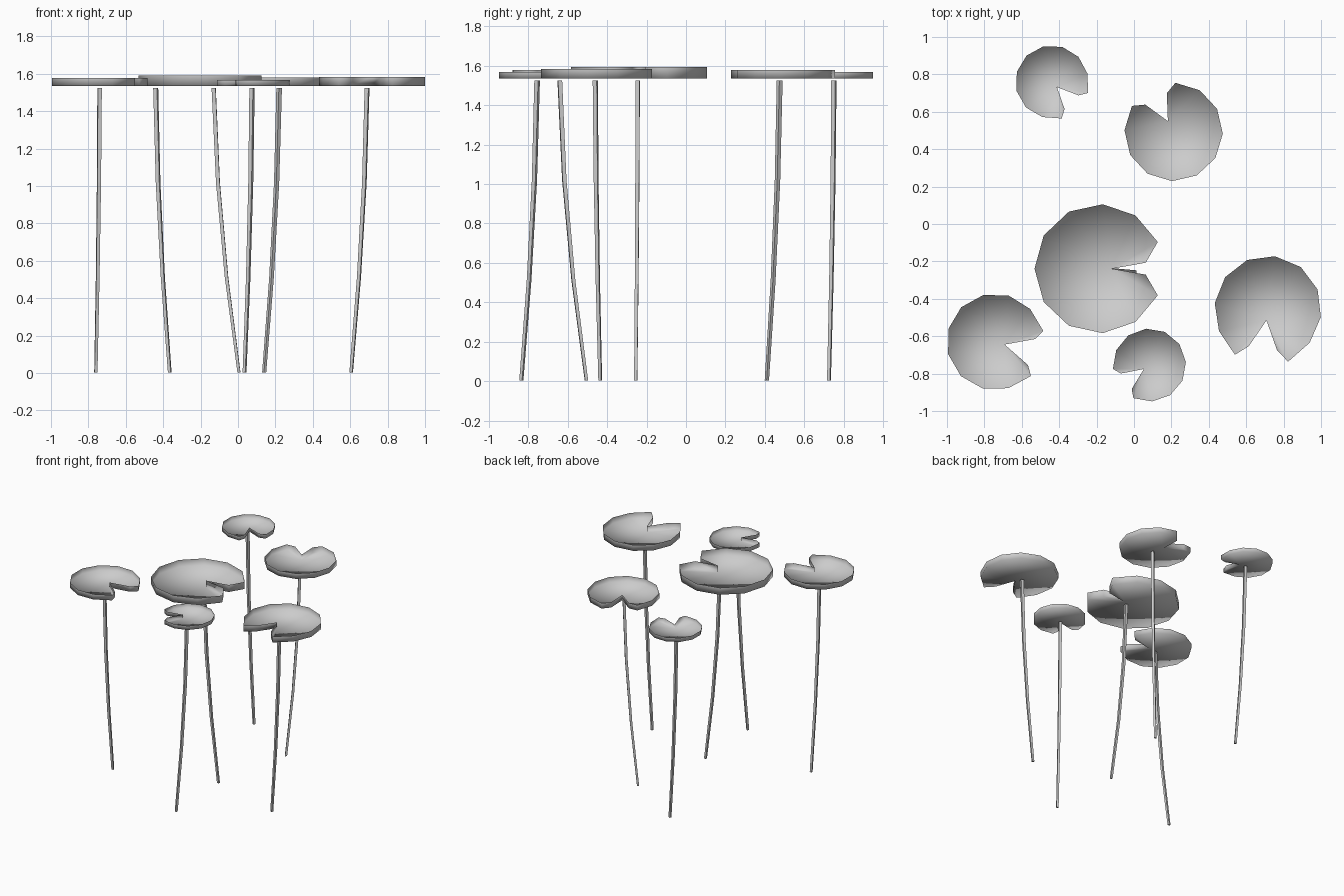
import bpy
from math import radians, cos, sin, pi, atan2

if "Cube" in bpy.data.objects:
    bpy.data.objects.remove(bpy.data.objects["Cube"])


def make_object(name, verts, faces, smooth):
    mesh = bpy.data.meshes.new(name)
    mesh.from_pydata(verts, [], faces)
    mesh.update()
    if smooth:
        mesh.shade_smooth()
    obj = bpy.data.objects.new(name, mesh)
    bpy.context.collection.objects.link(obj)
    return obj


def lily_pad(name, cx, cy, r, facing, half, tip, tip_r, apex, lobe):
    """Open shallow dish with a notch: flat floor and an upturned rim wall."""
    outline = [(0, apex), (tip, tip_r)]
    step = (360 - 2 * half) / 10
    outline += [(half + i * step, lobe if i in (0, 10) else 1.0) for i in range(11)]
    outline += [(-tip, tip_r)]
    z0, z1 = 1.536, 1.537 + 0.16 * r
    n = len(outline)
    verts = []
    for z in (z0, z1):
        for a, k in outline:
            t = radians(facing + a)
            verts.append((cx + r * k * cos(t), cy + r * k * sin(t), z))
    # rim wall, then floor fan from the notch
    faces = [(i, (i + 1) % n, n + (i + 1) % n, n + i) for i in range(n)]
    faces += [(0, i + 1, i) for i in range(1, n - 1)]
    return make_object(name, verts, faces, True)


def stem(name, bottom, top):
    """Thin square stalk bending gently from its root to the pad."""
    verts, faces = [], []
    dx, dy = top[0] - bottom[0], top[1] - bottom[1]
    turn = atan2(dy, dx) + pi / 4
    levels = [(0, 0, 0.011), (1 / 3, 0.49, 0.0125), (2 / 3, 0.83, 0.014), (1, 1, 0.015)]
    for h, f, r in levels:
        for s in range(4):
            a = turn + s * pi / 2
            verts.append((bottom[0] + dx * f + r * cos(a),
                          bottom[1] + dy * f + r * sin(a), 0.004 + 1.521 * h))
    for k in range(3):
        for s in range(4):
            a, b = k * 4 + s, k * 4 + (s + 1) % 4
            faces.append((a, b, b + 4, a + 4))
    faces += [(3, 2, 1, 0), (12, 13, 14, 15)]
    return make_object(name, verts, faces, False)


# name: pad (centre, radius, notch direction and shape), stem bottom, stem top
plants = {
    "centre": ((-0.187, -0.239, 0.345, 0, 24.5, 7.3, 0.73, 0.2, 1.0),
               (0.005, -0.255), (-0.13, -0.245)),
    "back_right": ((0.212, 0.492, 0.263, 118, 30, 18, 0.80, 0.25, 1.0),
                   (0.14, 0.41), (0.22, 0.475)),
    "right": ((0.716, -0.456, 0.286, 262.5, 28.5, 20, 0.78, 0.21, 1.05),
              (0.605, -0.435), (0.69, -0.46)),
    "left": ((-0.744, -0.63, 0.258, -15.5, 28, 19.5, 0.84, 0.21, 1.03),
             (-0.76, -0.505), (-0.74, -0.64)),
    "front_small": ((0.083, -0.754, 0.195, 215, 29, 18.5, 0.82, 0.19, 1.01),
                    (0.035, -0.835), (0.075, -0.755)),
    "back_small": ((-0.439, 0.76, 0.195, -46, 29, 19, 0.82, 0.20, 1.04),
                   (-0.365, 0.725), (-0.44, 0.75)),
}

for label, (pad, low, high) in plants.items():
    lily_pad("lily_pad_" + label, *pad)
    stem("stem_" + label, low, high)
